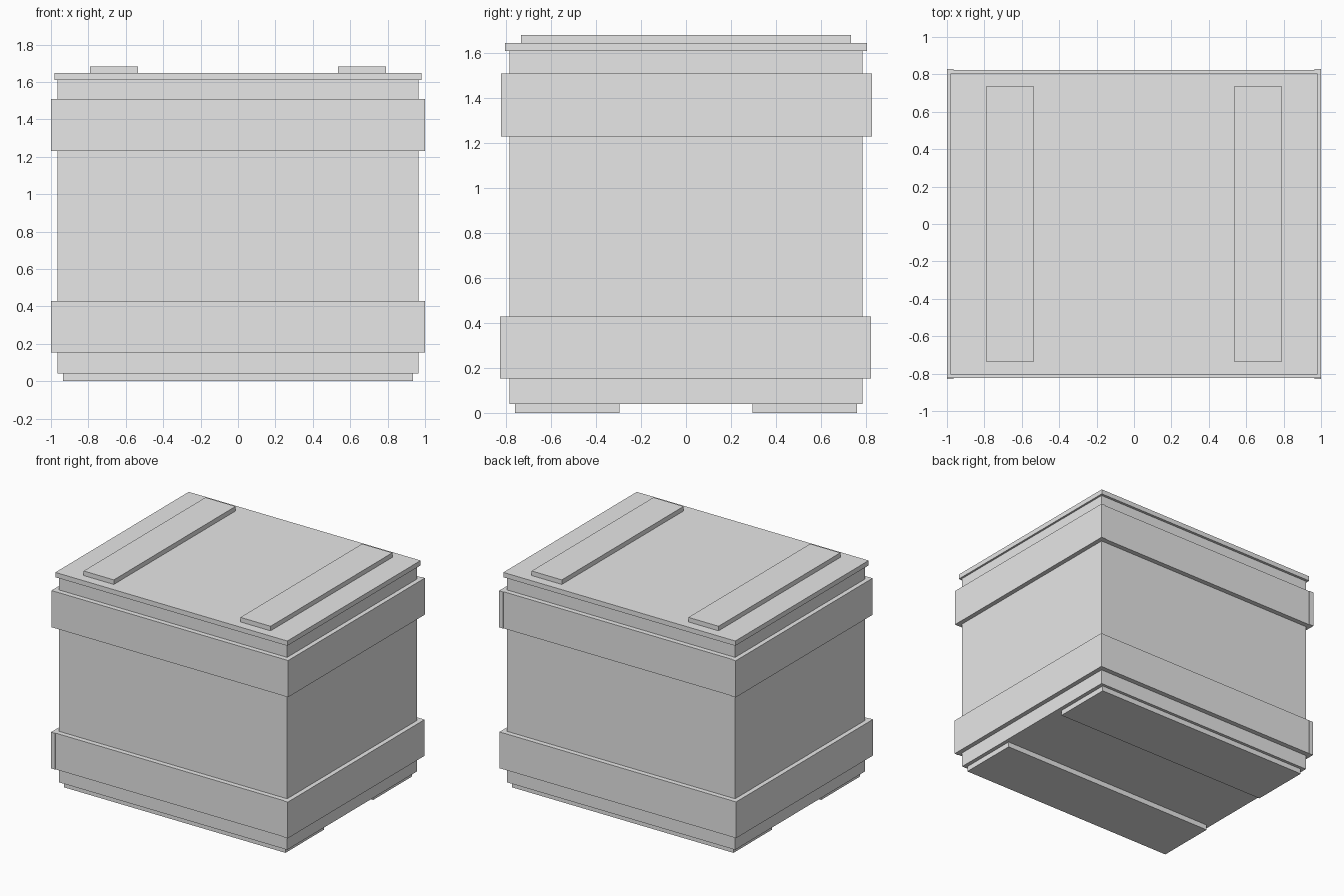
import bpy
import bmesh
from mathutils import Matrix, Vector

cube = bpy.data.objects.get("Cube")
if cube:
    bpy.data.objects.remove(cube, do_unlink=True)

GREY = (0.8, 0.8, 0.8, 1.0)
mat = bpy.data.materials.new("light_grey")
mat.use_nodes = True
mat.diffuse_color = GREY
mat.node_tree.nodes["Principled BSDF"].inputs["Base Color"].default_value = GREY


def box(name, xs, ys, zs):
    """Axis-aligned box given its (low, high) range on each axis."""
    lo, hi = (Vector(c) for c in zip(xs, ys, zs))
    bm = bmesh.new()
    place = Matrix.Translation((lo + hi) / 2) @ Matrix.Diagonal((*(hi - lo), 1))
    bmesh.ops.create_cube(bm, size=1, matrix=place)
    mesh = bpy.data.meshes.new(name)
    bm.to_mesh(mesh)
    bm.free()
    mesh.materials.append(mat)
    obj = bpy.data.objects.new(name, mesh)
    bpy.context.collection.objects.link(obj)
    return obj


def span(sign, inner, outer):
    """Range between two distances on the chosen side of the centre."""
    return sorted((sign * inner, sign * outer))


# Crate body and overhanging lid
box("body", (-0.965, 0.965), (-0.785, 0.785), (0.04, 1.61))
box("lid", (-0.98, 0.98), (-0.805, 0.805), (1.61, 1.647))

# Battens across the lid
for side, s in (("left", 1), ("right", -1)):
    box(f"{side}_lid_batten", span(s, 0.535, 0.79), (-0.735, 0.735), (1.647, 1.682))

# Runners under the base
for side, s in (("back", 1), ("front", -1)):
    box(f"{side}_runner", (-0.935, 0.935), span(s, 0.297, 0.762), (0, 0.04))

# Two bands of planks around the body, each slightly shifted in depth
for level, zs, shift in (("lower", (0.153, 0.43), -0.002), ("upper", (1.23, 1.51), 0.002)):
    for side, s in (("left", 1), ("right", -1)):
        box(f"{level}_{side}_plank", span(s, 0.965, 1),
            (shift - 0.826, shift + 0.826), zs)
    for side, s in (("back", 1), ("front", -1)):
        box(f"{level}_{side}_plank", (-0.965, 0.965), span(s, 0.785, 0.823), zs)
